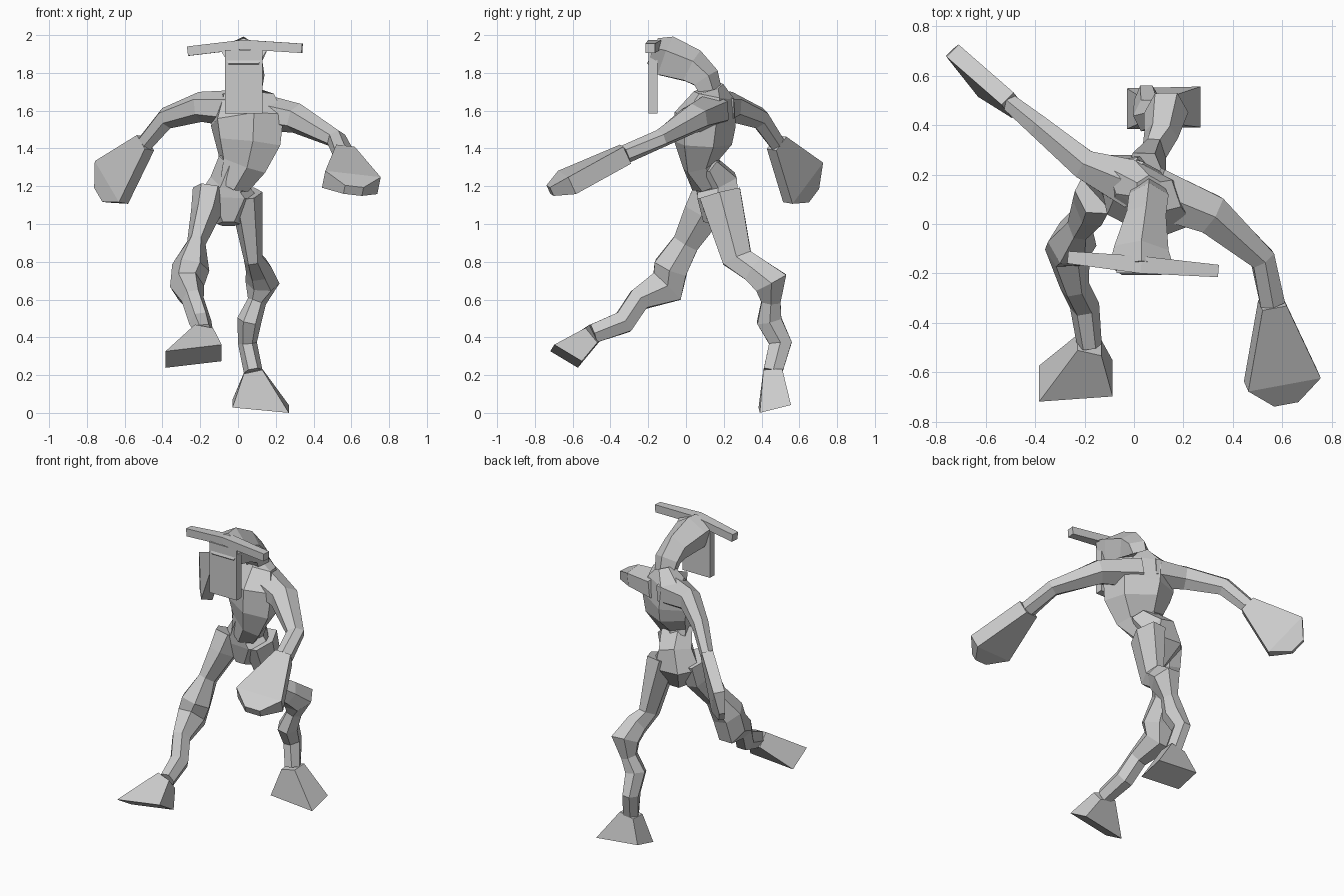
import bpy, bmesh, math
from mathutils import Vector

if "Cube" in bpy.data.objects:
    bpy.data.objects.remove(bpy.data.objects["Cube"], do_unlink=True)

GREY = (.6, .6, .6, 1)
clay = bpy.data.materials.new("clay_grey")
clay.use_nodes = True
clay.diffuse_color = GREY
clay.node_tree.nodes["Principled BSDF"].inputs["Base Color"].default_value = GREY

ACROSS = Vector((1, 0, 0))
UP = Vector((0, 0, 1))


def ring(x, y, z, wide, deep=None):
    """One cross-section: its centre, half width and half depth."""
    return Vector((x, y, z)), wide, deep or wide


def loft(name, rings, side=ACROSS, sides=6, phase=0, end_normal=None):
    """Skin the cross-sections, each turned square to the path through them."""
    bm = bmesh.new()
    centres = [centre for centre, wide, deep in rings]
    angles = [phase + math.tau * i / sides for i in range(sides)]
    reach_u = max(abs(math.cos(angle)) for angle in angles)
    reach_v = max(abs(math.sin(angle)) for angle in angles)
    last = len(rings) - 1
    loops = []
    for i, (centre, wide, deep) in enumerate(rings):
        along = centres[min(i + 1, last)] - centres[max(i - 1, 0)]
        if end_normal and i == last:
            along = Vector(end_normal)
        along.normalize()
        u = (side - along * side.dot(along)).normalized()
        v = along.cross(u)
        loops.append([bm.verts.new(centre
                                   + u * wide * math.cos(angle) / reach_u
                                   + v * deep * math.sin(angle) / reach_v)
                      for angle in angles])
    for low, high in zip(loops, loops[1:]):
        for i in range(sides):
            j = (i + 1) % sides
            bm.faces.new((low[i], low[j], high[j], high[i]))
    bm.faces.new(loops[0])
    bm.faces.new(loops[-1])
    bmesh.ops.recalc_face_normals(bm, faces=bm.faces)
    mesh = bpy.data.meshes.new(name)
    bm.to_mesh(mesh)
    bm.free()
    mesh.materials.append(clay)
    bpy.context.collection.objects.link(bpy.data.objects.new(name, mesh))


SQUARE = dict(sides=4, phase=math.pi / 4)
PEAKED = dict(sides=5, phase=math.pi / 2)


def hand(name, wrist, palm, side):
    """Flat fan that spreads from the wrist and closes to a blunt point."""
    centre, wide, deep = wrist
    palm = Vector(palm)
    tip = palm + (palm - centre).normalized() * .1
    loft(name, [wrist, (palm, wide * 3, deep), (tip, wide, deep / 2)],
         side=Vector(side), **SQUARE)


def foot(name, ankle, sole, end_normal):
    """Wedge that spreads from the ankle to a wide flat sole."""
    centre, wide, deep = ankle
    loft(name, [ankle, (Vector(sole), wide * 3, deep * 1.7)],
         end_normal=end_normal, **SQUARE)


# Hips and twisted chest
loft("pelvis", [
    ring(-.05, .14, 1, wide=.06, deep=.05),
    ring(-.05, .17, 1.13, wide=.17, deep=.11),
    ring(-.04, .16, 1.22, wide=.11, deep=.11),
    ring(.01, .1, 1.32, wide=.12, deep=.06),
])
loft("torso", [
    ring(-.02, .12, 1.21, wide=.09, deep=.08),
    ring(.02, .08, 1.32, wide=.15, deep=.07),
    ring(.05, .09, 1.43, wide=.2, deep=.12),
    ring(.05, .1, 1.55, wide=.22, deep=.13),
    ring(.04, .15, 1.68, wide=.17, deep=.08),
    ring(.06, .14, 1.73, wide=.06, deep=.05),
], side=Vector((.9, -.5, 0)))

# Neck and hooded head with its plate and bar
loft("head", [
    ring(.06, .14, 1.66, wide=.06),
    ring(.06, .1, 1.77, wide=.08),
    ring(.05, .03, 1.83, wide=.08, deep=.1),
    ring(.03, -.11, 1.88, wide=.11, deep=.12),
    ring(.03, -.18, 1.91, wide=.13, deep=.08),
], **PEAKED)
loft("face_plate", [
    ring(.03, -.175, z, wide=.1, deep=.024) for z in (1.585, 1.92)
], **SQUARE)
loft("horn_bar", [
    ring(-.265, -.135, 1.915, wide=.025),
    ring(.03, -.165, 1.95, wide=.025, deep=.035),
    ring(.34, -.19, 1.93, wide=.025),
], side=UP, **SQUARE)

# Arms and hands
left_wrist = ring(.56, -.32, 1.37, wide=.05)
loft("left_arm", [
    ring(.08, .13, 1.6, wide=.1),
    ring(.31, .04, 1.56, wide=.08),
    ring(.52, -.14, 1.45, wide=.05),
    left_wrist,
], side=UP)
hand("left_hand", left_wrist, (.6, -.63, 1.22), side=(1, 0, -.2))

right_wrist = ring(-.49, .48, 1.43, wide=.05, deep=.035)
loft("right_arm", [
    ring(0, .16, 1.61, wide=.1),
    ring(-.2, .24, 1.62, wide=.08, deep=.06),
    ring(-.38, .39, 1.56, wide=.06, deep=.045),
    right_wrist,
], side=UP)
hand("right_hand", right_wrist, (-.67, .62, 1.22), side=(.55, -.63, -.54))

# Left leg, planted behind
left_ankle = ring(.08, .46, .22, wide=.05)
loft("left_leg", [
    ring(.04, .18, 1.16, wide=.09, deep=.11),
    ring(.08, .27, .82, wide=.05, deep=.08),
    ring(.11, .36, .76, wide=.07),
    ring(.13, .45, .69, wide=.09),
    ring(.1, .45, .59, wide=.05),
    ring(.06, .44, .49, wide=.065),
    ring(.05, .5, .37, wide=.05, deep=.06),
    left_ankle,
])
foot("left_foot", left_ankle, (.12, .47, .035), end_normal=(-.1, .25, -1))

# Right leg, lifted in front
right_ankle = ring(-.18, -.49, .42, wide=.05)
loft("right_leg", [
    ring(-.15, .13, 1.18, wide=.09),
    ring(-.17, .09, 1.06, wide=.08, deep=.1),
    ring(-.22, 0, .9, wide=.05, deep=.07),
    ring(-.25, -.08, .77, wide=.1, deep=.09),
    ring(-.27, -.1, .67, wide=.09, deep=.1),
    ring(-.24, -.25, .6, wide=.06),
    ring(-.2, -.33, .48, wide=.06),
    right_ankle,
])
foot("right_foot", right_ankle, (-.235, -.635, .3), end_normal=(.16, -.6, -1))
